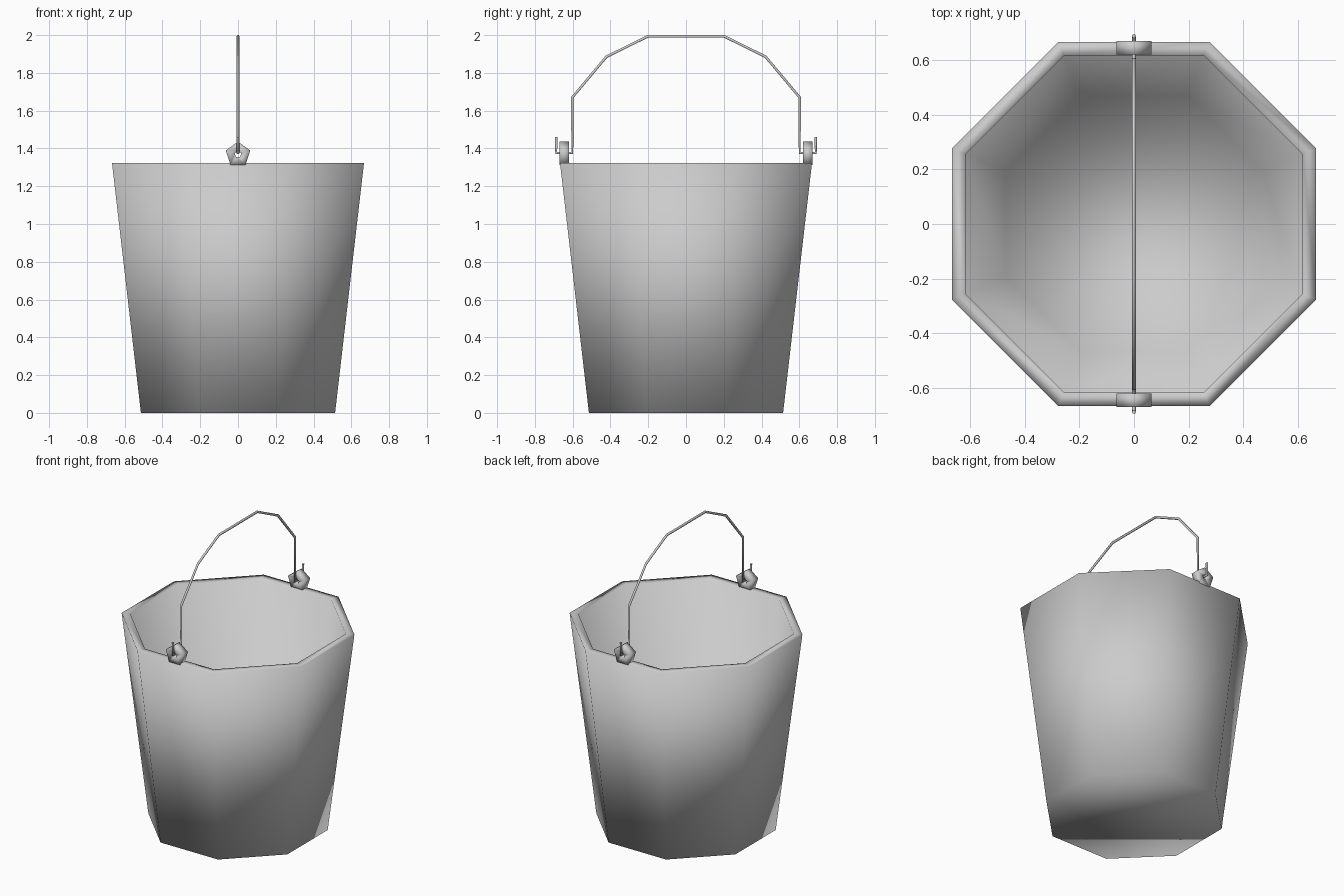
import bpy, bmesh
from math import pi, cos, sin

if "Cube" in bpy.data.objects:
    bpy.data.objects.remove(bpy.data.objects["Cube"])


def ring(bm, n, radius, z, phase):
    return [bm.verts.new((radius * cos(phase + 2 * pi * i / n),
                          radius * sin(phase + 2 * pi * i / n), z)) for i in range(n)]


def bridge(bm, a, b):
    n = len(a)
    for i in range(n):
        bm.faces.new((a[i], a[(i + 1) % n], b[(i + 1) % n], b[i]))


def finish(bm, name, smooth):
    bmesh.ops.recalc_face_normals(bm, faces=bm.faces)
    for f in bm.faces:
        f.smooth = smooth
    me = bpy.data.meshes.new(name)
    bm.to_mesh(me)
    bm.free()
    ob = bpy.data.objects.new(name, me)
    bpy.context.collection.objects.link(ob)
    return ob


# Bucket body: eight-sided tapered shell with flat rim (apothem, height)
bm = bmesh.new()
loops = [ring(bm, 8, a / cos(pi / 8), z, pi / 8)
         for a, z in [(0.514, 0), (0.667, 1.322), (0.617, 1.322), (0.47, 0.05)]]
for a, b in zip(loops, loops[1:]):
    bridge(bm, a, b)
bm.faces.new(loops[0])
bm.faces.new(loops[-1])
finish(bm, "bucket_body", True)

# Lugs: five-sided eyelets standing on the rim, hole running along y
for side, name in ((-1, "front_lug"), (1, "back_lug")):
    bm = bmesh.new()
    loops = [ring(bm, 5, r, d, pi / 2) for r, d in
             [(0.068, -0.025), (0.068, 0.025), (0.018, 0.025), (0.018, -0.025)]]
    for i in range(4):
        bridge(bm, loops[i], loops[(i + 1) % 4])
    for v in bm.verts:
        x, up, depth = v.co
        v.co = (x, side * 0.645 + depth, 1.368 + up)
    finish(bm, name, True)

# Handle: thin wire through both lugs, ends bent upward
half = [(0.687, 1.46), (0.687, 1.375), (0.602, 1.375),
        (0.602, 1.67), (0.422, 1.885), (0.203, 1.993)]
path = [(-y, z) for y, z in half] + half[::-1]
cu = bpy.data.curves.new("handle", 'CURVE')
cu.dimensions = '3D'
cu.bevel_depth = 0.008
cu.bevel_resolution = 1
cu.use_fill_caps = True
sp = cu.splines.new('POLY')
sp.points.add(len(path) - 1)
for p, (y, z) in zip(sp.points, path):
    p.co = (0, y, z, 1)
handle = bpy.data.objects.new("handle", cu)
bpy.context.collection.objects.link(handle)
